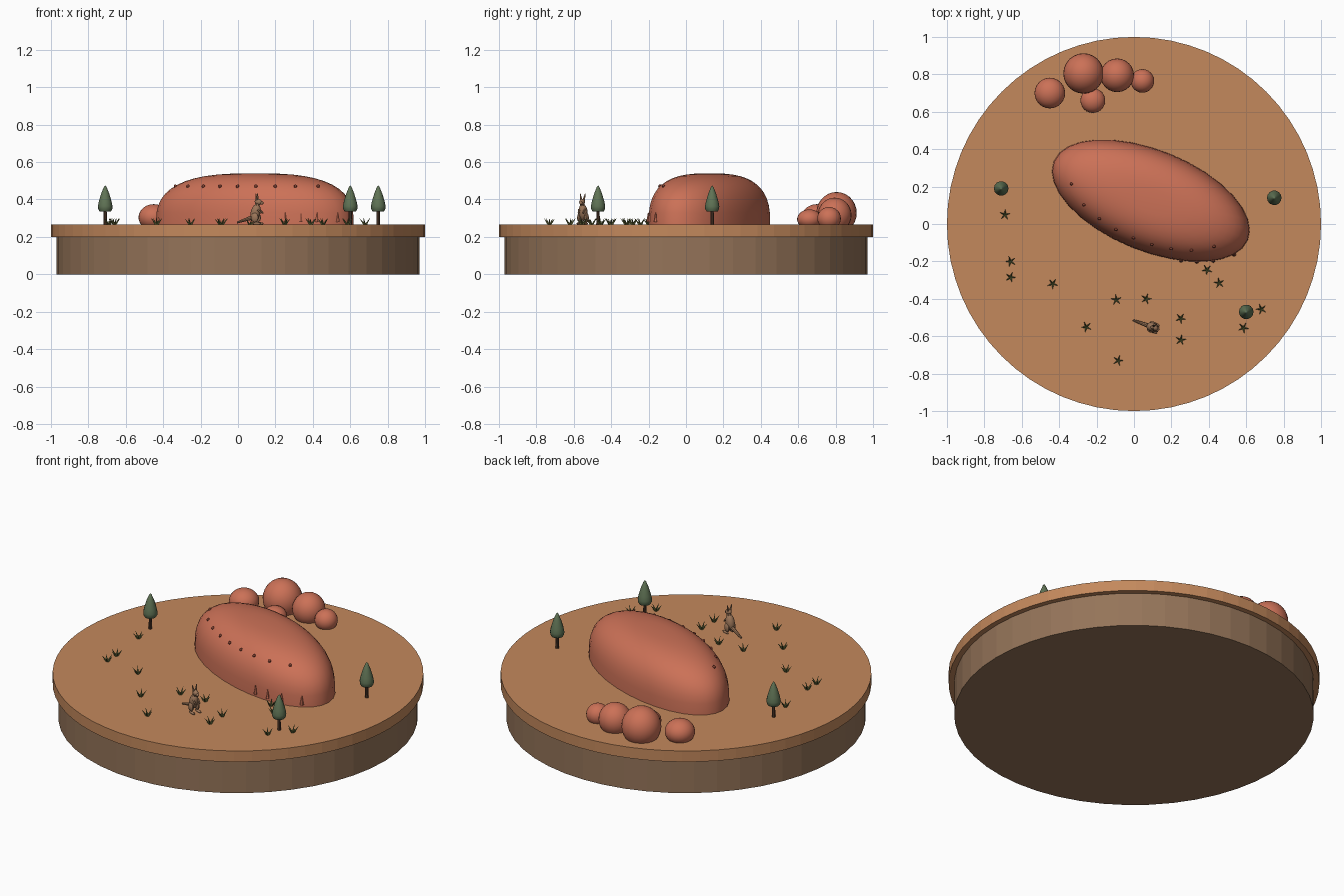
import bpy, bmesh, math, random
from mathutils import Matrix, Vector

random.seed(4)
cube = bpy.data.objects.get("Cube")
if cube:
    bpy.data.objects.remove(cube)

GROUND = 0.265


def material(name, rgb):
    m = bpy.data.materials.new(name)
    m.use_nodes = True
    col = (*rgb, 1)
    m.diffuse_color = col
    m.node_tree.nodes["Principled BSDF"].inputs["Base Color"].default_value = col
    return m


SAND = material("sand", (0.55, 0.25, 0.108))
EARTH = material("earth", (0.3, 0.175, 0.1))
ROCK = material("red rock", (0.6, 0.165, 0.095))
PIT = material("dark red", (0.22, 0.05, 0.03))
LEAF = material("tree green", (0.115, 0.17, 0.09))
BARK = material("bark", (0.09, 0.045, 0.026))
GRASS = material("dry grass", (0.16, 0.18, 0.055))
FUR = material("fur brown", (0.33, 0.18, 0.1))


def finish(name, bm, mat, smooth=True):
    bmesh.ops.recalc_face_normals(bm, faces=bm.faces)
    mesh = bpy.data.meshes.new(name)
    bm.to_mesh(mesh)
    bm.free()
    mesh.materials.append(mat)
    obj = bpy.data.objects.new(name, mesh)
    bpy.context.collection.objects.link(obj)
    if smooth:
        bpy.ops.object.select_all(action='DESELECT')
        obj.select_set(True)
        bpy.context.view_layer.objects.active = obj
        bpy.ops.object.shade_smooth_by_angle(angle=math.radians(40))
    return obj


def ball(bm, centre, radii, yaw=0.0, tilt=0.0, seg=20):
    mat = (Matrix.Translation(centre) @ Matrix.Rotation(yaw, 4, 'Z')
           @ Matrix.Rotation(tilt, 4, 'Y') @ Matrix.Diagonal((*radii, 1)))
    bmesh.ops.create_uvsphere(bm, u_segments=seg, v_segments=seg // 2 + 2,
                              radius=1, matrix=mat)


def rod(bm, a, b, r1, r2, seg=8):
    a, b = Vector(a), Vector(b)
    d = b - a
    rot = d.to_track_quat('Z', 'Y').to_matrix().to_4x4()
    bmesh.ops.create_cone(bm, cap_ends=True, segments=seg, radius1=r1, radius2=r2,
                          depth=d.length, matrix=Matrix.Translation((a + b) / 2) @ rot)


def lathe(bm, profile, seg, matrix=Matrix()):
    """Revolve (radius, height) points around z."""
    verts = [bm.verts.new((r, 0, z)) for r, z in profile]
    edges = [bm.edges.new(pair) for pair in zip(verts, verts[1:])]
    bmesh.ops.spin(bm, geom=verts + edges, cent=(0, 0, 0), axis=(0, 0, 1),
                   angle=math.tau, steps=seg, use_duplicate=False)
    bmesh.ops.remove_doubles(bm, verts=bm.verts, dist=1e-5)
    bmesh.ops.transform(bm, matrix=matrix, verts=bm.verts)


# Round base and the sandy ground on it
bm = bmesh.new()
rod(bm, (0, 0, 0), (0, 0, 0.2), 0.97, 0.97, 48)
finish("base", bm, EARTH, False)
bm = bmesh.new()
rod(bm, (0, 0, 0.2), (0, 0, GROUND), 1, 1, 64)
finish("ground", bm, SAND, False)

# Great loaf-shaped rock
LONG, WIDE, TALL, POWER = 0.56, 0.27, 0.275, 2.8
place = Matrix.Translation((0.09, 0.125, GROUND)) @ Matrix.Rotation(math.radians(-22), 4, 'Z')
profile = []
for i in range(13):
    a = math.pi / 2 * i / 12
    profile.append((math.cos(a) ** (2 / POWER) if i < 12 else 0,
                    TALL * math.sin(a) ** (2 / POWER)))
bm = bmesh.new()
lathe(bm, profile, 32, place @ Matrix.Diagonal((LONG, WIDE, 1, 1)))
finish("great_rock", bm, ROCK)


def on_rock(u, z):
    """Point on the front flank at length u and height z above ground."""
    rho = (1 - (z / TALL) ** POWER) ** (1 / POWER)
    w = -WIDE * rho * math.sqrt(max(0, 1 - (u / (LONG * rho)) ** 2))
    return place @ Vector((u, w, z))


# Row of small hollows along the flank
bm = bmesh.new()
for i in range(9):
    ball(bm, on_rock(-0.427 + 0.104 * i, 0.205), (0.009, 0.008, 0.01), seg=8)
finish("rock_hollows", bm, PIT)

# Short upright ribs at the foot of the rock
bm = bmesh.new()
for u in (0.27, 0.35, 0.43, 0.52):
    p = on_rock(u, 0.015)
    rod(bm, p, p + Vector((0, 0, 0.05)), 0.011, 0.002, 6)
finish("rock_ribs", bm, ROCK)

# Boulder cluster: x, y, radius, top height
boulders = [(-0.45, 0.7, 0.082, 0.375), (-0.27, 0.805, 0.108, 0.44),
            (-0.09, 0.795, 0.09, 0.41), (0.045, 0.765, 0.063, 0.36),
            (-0.22, 0.66, 0.066, 0.347)]
for x, y, r, top in boulders:
    half = (top - GROUND) * 0.64
    bm = bmesh.new()
    ball(bm, (x, y, top - half), (r, r, half), seg=24)
    bmesh.ops.bisect_plane(bm, geom=bm.verts[:] + bm.edges[:] + bm.faces[:],
                           plane_co=(0, 0, GROUND - 0.005), plane_no=(0, 0, 1),
                           clear_inner=True)
    finish("boulder", bm, ROCK)

# Trees: trunk with a flame-shaped crown
crown = [(0, 0.07), (0.031, 0.072), (0.038, 0.085), (0.039, 0.1), (0.034, 0.125),
         (0.022, 0.165), (0.008, 0.2), (0, 0.211)]
for x, y in ((-0.71, 0.19), (0.75, 0.14), (0.6, -0.47)):
    bm = bmesh.new()
    rod(bm, (x, y, GROUND), (x, y, GROUND + 0.08), 0.01, 0.008)
    finish("tree_trunk", bm, BARK)
    bm = bmesh.new()
    lathe(bm, crown, 14, Matrix.Translation((x, y, GROUND)))
    finish("tree_crown", bm, LEAF)

# Grass tufts of five splayed blades
tufts = [(-0.69, 0.05), (-0.66, -0.2), (-0.66, -0.285), (-0.435, -0.32), (-0.095, -0.405),
         (0.065, -0.4), (-0.255, -0.55), (-0.085, -0.73), (0.25, -0.505), (0.25, -0.62),
         (0.39, -0.245), (0.455, -0.315), (0.585, -0.555), (0.68, -0.455)]
bm = bmesh.new()
for x, y in tufts:
    turn = random.uniform(0, math.tau)
    for k in range(5):
        a = turn + math.tau * k / 5
        d = Vector((math.cos(a), math.sin(a), 0))
        foot = Vector((x, y, GROUND)) + d * 0.004
        rod(bm, foot, foot + d * 0.026 + Vector((0, 0, 0.034)), 0.006, 0.0005, 5)
finish("grass_tufts", bm, GRASS, False)

# Hopping animal, built facing +x and then turned into place
bm = bmesh.new()
ball(bm, (0, 0, 0.066), (0.026, 0.024, 0.046), tilt=0.25)
ball(bm, (0.016, 0, 0.122), (0.021, 0.015, 0.016), tilt=0.25)
ball(bm, (0.034, 0, 0.116), (0.011, 0.009, 0.009), seg=10)
rod(bm, (0.006, 0, 0.09), (0.014, 0, 0.122), 0.016, 0.011)
rod(bm, (-0.01, 0, 0.042), (-0.105, 0, 0.012), 0.013, 0.005)
for s in (-1, 1):
    rod(bm, (0.01, s * 0.007, 0.13), (0.006, s * 0.014, 0.166), 0.007, 0.002, 6)
    rod(bm, (0.016, s * 0.016, 0.082), (0.038, s * 0.013, 0.062), 0.006, 0.004, 6)
    ball(bm, (0.002, s * 0.02, 0.038), (0.021, 0.011, 0.026), seg=10)
    ball(bm, (0.014, s * 0.02, 0.007), (0.026, 0.008, 0.007), seg=10)
bmesh.ops.transform(bm, verts=bm.verts, matrix=Matrix.Translation((0.094, -0.55, GROUND))
                    @ Matrix.Rotation(math.radians(-20), 4, 'Z'))
finish("hopping_animal", bm, FUR)
